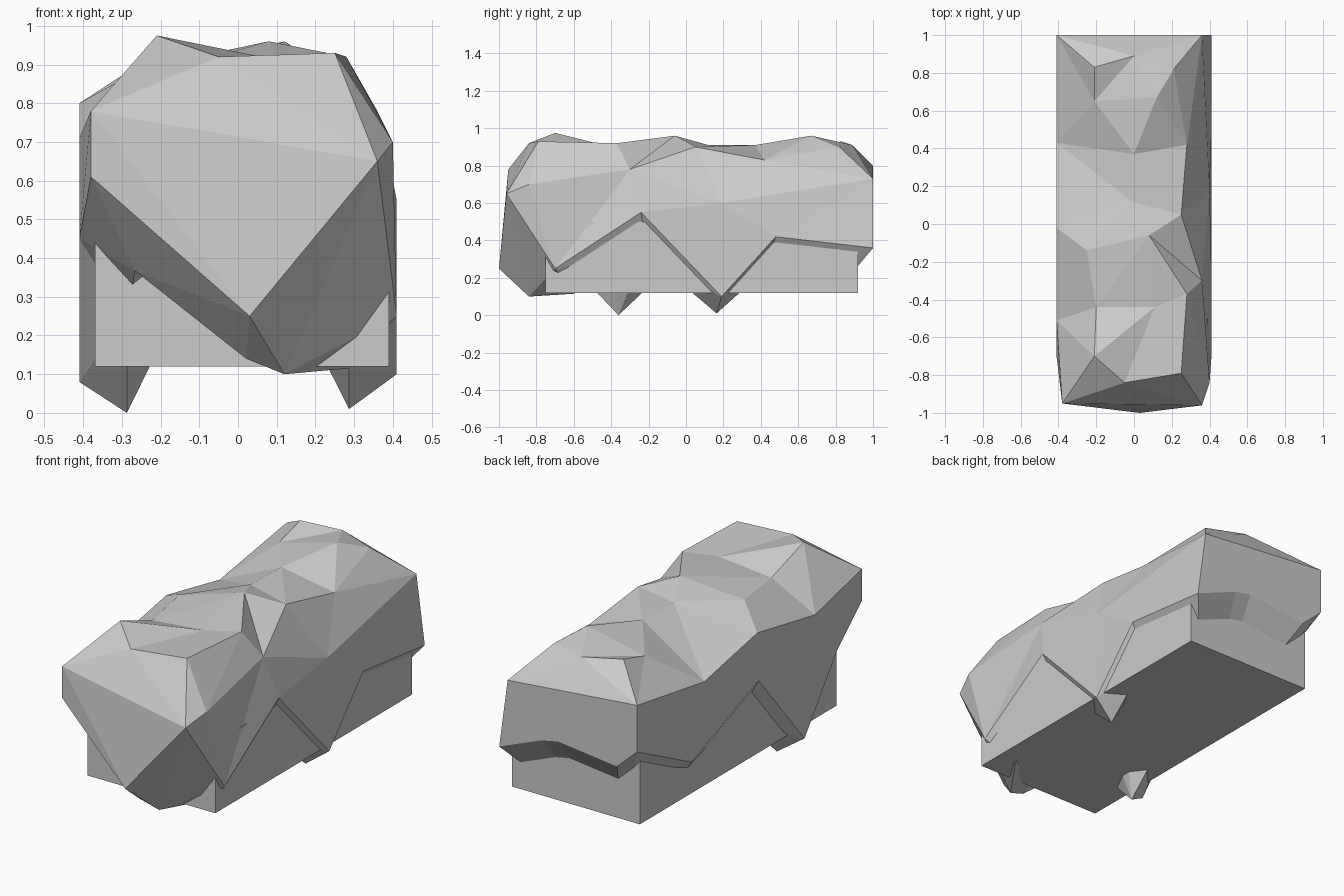
import bpy
import bmesh
from mathutils import Vector
from mathutils.geometry import delaunay_2d_cdt

default_cube = bpy.data.objects.get("Cube")
if default_cube:
    bpy.data.objects.remove(default_cube, do_unlink=True)


def make_material(name, colour):
    material = bpy.data.materials.new(name)
    material.use_nodes = True
    material.diffuse_color = colour
    shader = next(n for n in material.node_tree.nodes if n.type == "BSDF_PRINCIPLED")
    shader.inputs["Base Color"].default_value = colour
    return material


def finish_object(name, bm, material):
    """Turn a bmesh into a flat-shaded object with outward normals."""
    bmesh.ops.recalc_face_normals(bm, faces=bm.faces[:])
    mesh = bpy.data.meshes.new(name)
    bm.to_mesh(mesh)
    bm.free()
    mesh.materials.append(material)
    obj = bpy.data.objects.new(name, mesh)
    bpy.context.scene.collection.objects.link(obj)
    return obj


def hundredths(points):
    return [Vector(point) / 100 for point in points]


def zip_loops(bm, upper, lower):
    """Join two closed loops with triangles, always taking the shorter diagonal."""
    a, b = 0, 0
    while a < len(upper) or b < len(lower):
        here_a, here_b = upper[a % len(upper)], lower[b % len(lower)]
        next_a, next_b = upper[(a + 1) % len(upper)], lower[(b + 1) % len(lower)]
        span_a = (next_a.co - here_b.co).xy.length
        span_b = (next_b.co - here_a.co).xy.length
        if b == len(lower) or (a < len(upper) and span_a < span_b):
            bm.faces.new((here_a, here_b, next_a))
            a += 1
        else:
            bm.faces.new((here_a, here_b, next_b))
            b += 1


def ring_faces(bm, outer, inner):
    for i in range(len(outer)):
        j = (i + 1) % len(outer)
        bm.faces.new((outer[i], outer[j], inner[j], inner[i]))


grey = make_material("stone grey", (0.6, 0.6, 0.6, 1))

# Edge where the top of the rock turns down into its walls
shoulder = hundredths([
    (-38, -95, 78), (36, -96, 65), (40, -84, 70), (36, -30, 78), (40, 19, 60),
    (36, 100, 73), (-41, 100, 80), (-41, 43, 71), (-41, -2, 80), (-41, -51, 71),
])

# Bumps on top of the rock
bumps = hundredths([
    (-21, -70, 97.5), (-5, -84, 92), (25, -79, 93), (28, -37, 92),
    (11, -44, 91), (-20, -44, 88), (-25, -14, 89), (8, -6, 96),
    (25, 5, 90), (-1, 12, 91), (0, 37, 91), (28, 42, 83),
    (12, 67, 96), (-21, 65, 88), (-21, 83, 93), (0, 89, 91), (21, 82, 90),
])

# Jagged lower rim of the walls
rim = hundredths([
    (-38, -95, 61), (3, -100, 25), (12, -84, 10), (41, -70, 25), (41, -24, 55),
    (41, 19, 10), (41, 48, 42), (41, 100, 36), (16, 100, 46), (6, 100, 48),
    (-29, 100, 44), (-41, 100, 55), (-41, 54, 32), (-41, -3, 54),
    (-41, -42, 8), (-41, -70, 45),
])


def underside(point):
    """Lip set in from the rim, sagging into points below the low corners."""
    floor = 0 if point.y > -0.8 else 0.14
    return Vector((point.x * 0.7, point.y * 0.86, max(point.z * 0.7 - 0.06, floor)))


# Rock shell: faceted top, walls and underside
bm = bmesh.new()
top_points = shoulder + bumps
top_verts = [bm.verts.new(p) for p in top_points]
outline = list(range(len(shoulder)))
result = delaunay_2d_cdt([p.xy for p in top_points], [], [outline], 1, 1e-5)
origin, triangles = result[3], result[2 + 0]
for triangle in triangles:
    bm.faces.new([top_verts[origin[i][0]] for i in triangle])

rim_verts = [bm.verts.new(p) for p in rim]
lip_points = [underside(p) for p in rim]
lip_verts = [bm.verts.new(p) for p in lip_points]
core_verts = [bm.verts.new((p.x * 0.4, p.y * 0.6, 0.35)) for p in lip_points]
zip_loops(bm, top_verts[:len(shoulder)], rim_verts)
ring_faces(bm, rim_verts, lip_verts)
ring_faces(bm, lip_verts, core_verts)
bm.faces.new(core_verts)
bmesh.ops.triangulate(bm, faces=[f for f in bm.faces if len(f.verts) > 3])
finish_object("rock_shell", bm, grey)

# Plain block under the shell
low, high = Vector((-0.37, -0.75, 0.12)), Vector((0.39, 0.92, 0.5))
bm = bmesh.new()
bmesh.ops.create_cube(bm, size=1)
bmesh.ops.scale(bm, vec=high - low, verts=bm.verts[:])
bmesh.ops.translate(bm, vec=(low + high) / 2, verts=bm.verts[:])
finish_object("base_block", bm, grey)
